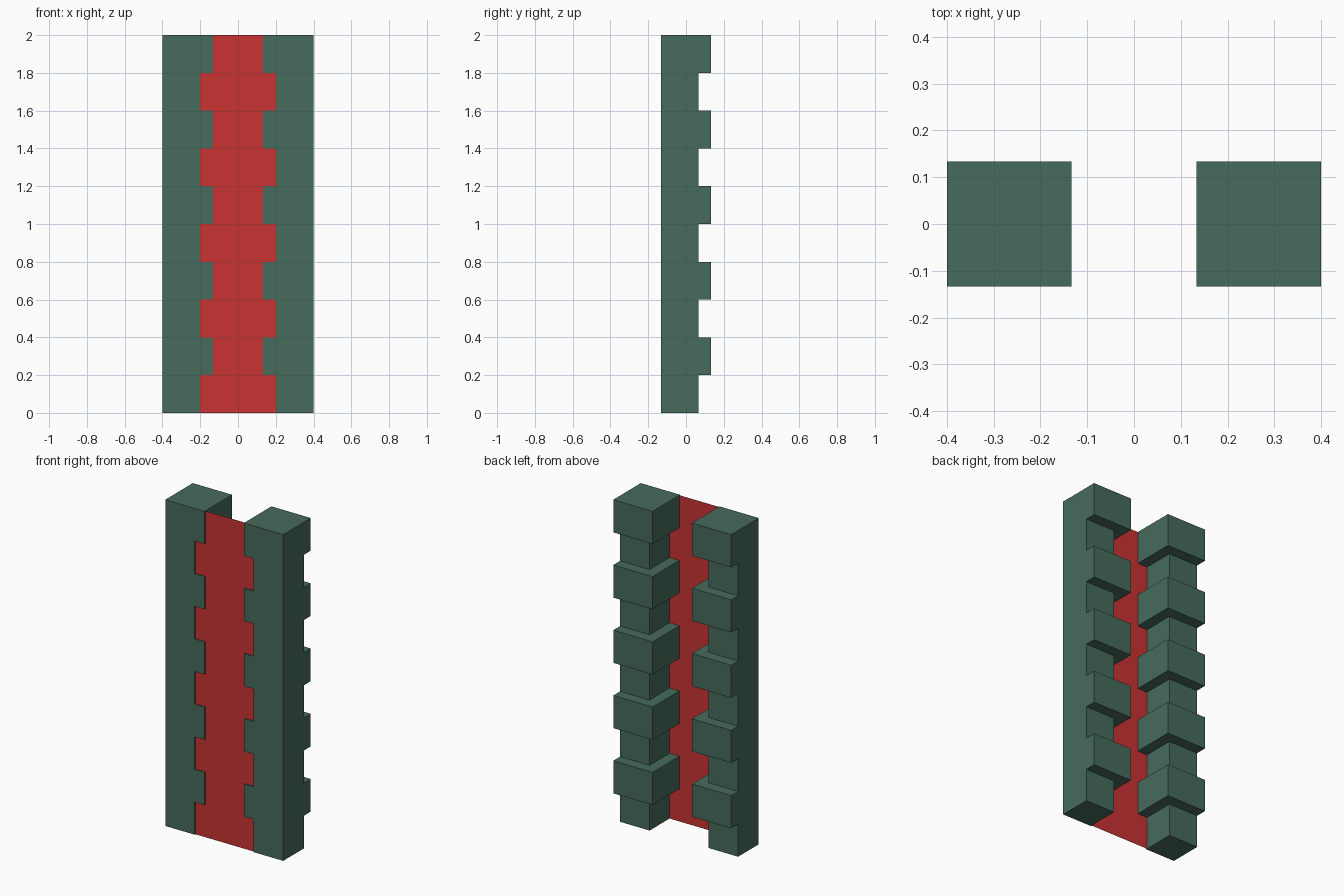
import bpy
import bmesh

if "Cube" in bpy.data.objects:
    bpy.data.objects.remove(bpy.data.objects["Cube"])

HEIGHT = 2.0
STEPS = 10
OUTER, CORE_IN, BLOCK_IN = 0.4, 0.2, 0.4 / 3
FRONT, CORE_BACK, BLOCK_BACK = -0.4 / 3, 0.2 / 3, 0.4 / 3


def material(name, rgb):
    mat = bpy.data.materials.new(name)
    mat.use_nodes = True
    color = (*rgb, 1)
    mat.diffuse_color = color
    mat.node_tree.nodes["Principled BSDF"].inputs["Base Color"].default_value = color
    return mat


def add_object(name, bm, mat):
    mesh = bpy.data.meshes.new(name)
    bm.to_mesh(mesh)
    bm.free()
    mesh.materials.append(mat)
    obj = bpy.data.objects.new(name, mesh)
    bpy.context.collection.objects.link(obj)
    return obj


def notched_post(name, side, mat):
    """Post flush at the front and outer side, stepped on the other two."""
    bm = bmesh.new()

    def vert(x, y, z):
        return bm.verts.new((side * x, y, z))

    rows = []
    for i in range(STEPS):
        x, y = (BLOCK_IN, BLOCK_BACK) if i % 2 else (CORE_IN, CORE_BACK)
        for z in (i * HEIGHT / STEPS, (i + 1) * HEIGHT / STEPS):
            rows.append((vert(x, FRONT, z), vert(x, y, z), vert(OUTER, y, z)))
    bottom, top = vert(OUTER, FRONT, 0), vert(OUTER, FRONT, HEIGHT)

    # Stepped inner and back sides, with the ledges between them
    for low, high in zip(rows, rows[1:]):
        for k in range(2):
            bm.faces.new((low[k], low[k + 1], high[k + 1], high[k]))
    # Flush front and outer sides, then the end caps
    bm.faces.new([bottom] + [r[0] for r in rows] + [top])
    bm.faces.new([bottom] + [r[2] for r in rows] + [top])
    bm.faces.new((bottom, *rows[0]))
    bm.faces.new((top, *rows[-1]))
    bmesh.ops.recalc_face_normals(bm, faces=bm.faces)
    return add_object(name, bm, mat)


green = material("dark green", (0.063, 0.147, 0.108))
red = material("red", (0.591, 0.034, 0.034))

# Two mirrored posts
notched_post("left_post", 1, green)
notched_post("right_post", -1, green)

# Thin sheet between the posts, set just behind their front faces
bm = bmesh.new()
y = FRONT + 0.007
corners = ((-CORE_IN, 0), (CORE_IN, 0), (CORE_IN, HEIGHT), (-CORE_IN, HEIGHT))
bm.faces.new([bm.verts.new((x, y, z)) for x, z in corners])
add_object("center_panel", bm, red)
